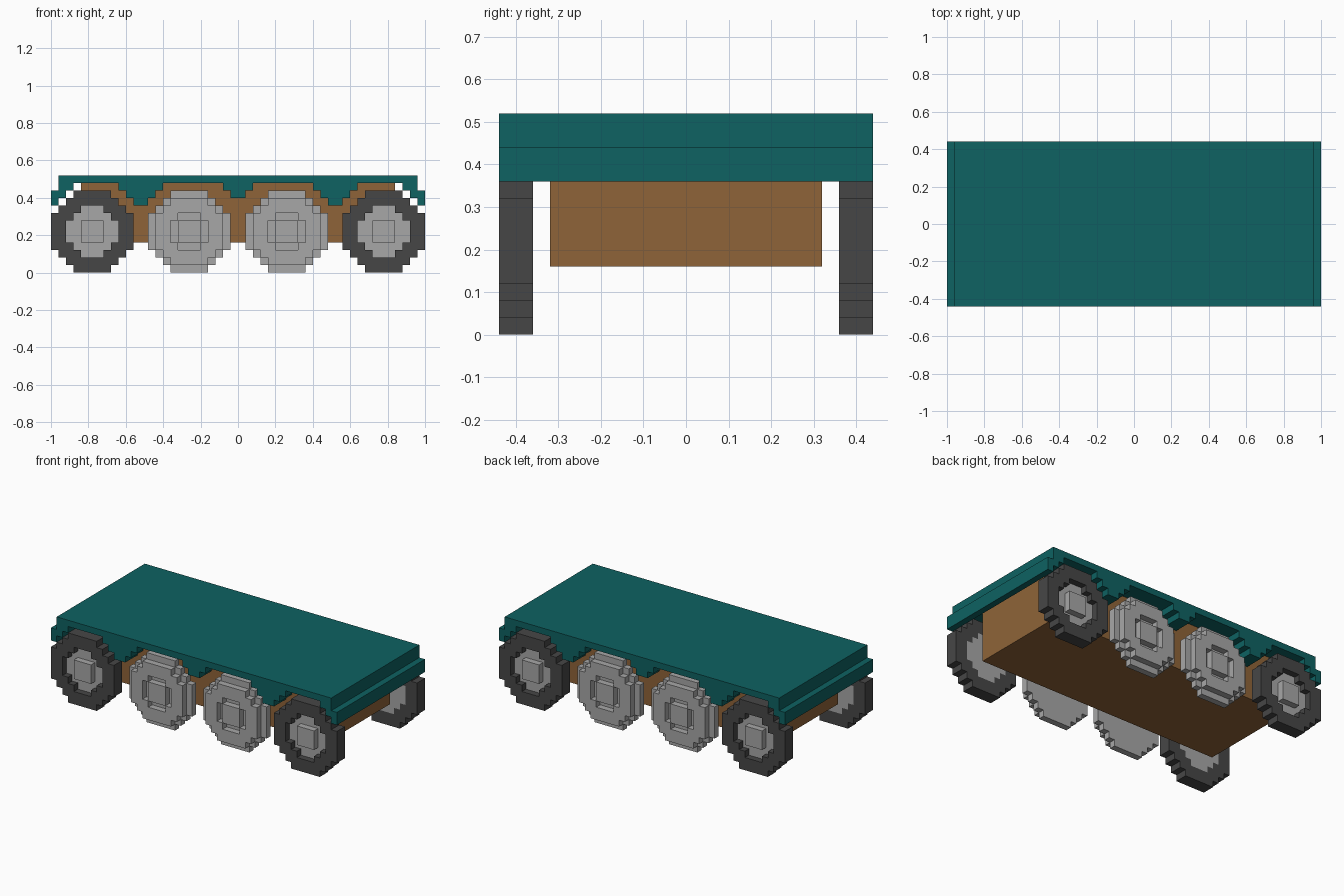
import bpy, bmesh

cube = bpy.data.objects.get("Cube")
if cube:
    bpy.data.objects.remove(cube, do_unlink=True)

U = 0.04  # block size


def material(name, rgb):
    m = bpy.data.materials.new(name)
    m.use_nodes = True
    m.diffuse_color = (*rgb, 1)
    m.node_tree.nodes["Principled BSDF"].inputs["Base Color"].default_value = (*rgb, 1)
    return m


TEAL = material("teal", (0.0044, 0.122, 0.122))
BROWN = material("brown", (0.275, 0.127, 0.0395))
GREY = material("light grey", (0.387, 0.387, 0.387))
DARK = material("dark grey", (0.062, 0.062, 0.062))


def extrude_faces(name, bm, depth, mat):
    """Extrude all flat faces along y and make an object."""
    res = bmesh.ops.extrude_face_region(bm, geom=bm.faces[:])
    verts = [g for g in res["geom"] if isinstance(g, bmesh.types.BMVert)]
    bmesh.ops.translate(bm, verts=verts, vec=(0, depth, 0))
    bmesh.ops.recalc_face_normals(bm, faces=bm.faces[:])
    me = bpy.data.meshes.new(name)
    bm.to_mesh(me)
    bm.free()
    me.materials.append(mat)
    ob = bpy.data.objects.new(name, me)
    bpy.context.collection.objects.link(ob)
    return ob


def prism(name, outline, y0, y1, mat):
    """Extrude an x-z outline from y0 to y1."""
    bm = bmesh.new()
    bm.faces.new([bm.verts.new((x, y0, z)) for x, z in outline])
    return extrude_faces(name, bm, y1 - y0, mat)


def disc(widths):
    """Block cells of a stepped disc, given the width of each row."""
    h = len(widths) // 2
    return {(i, r - h) for r, w in enumerate(widths)
            for i in range(-(w // 2), w // 2 + 1)}


def block_plate(name, cells, cx, cz, y0, y1, mat):
    """Stepped plate made of square cells around (cx, cz)."""
    bm = bmesh.new()
    corners = {}
    for i, k in sorted(cells):
        quad = []
        for a, b in ((i, k), (i + 1, k), (i + 1, k + 1), (i, k + 1)):
            if (a, b) not in corners:
                corners[a, b] = bm.verts.new((cx + (a - .5) * U, y0, cz + (b - .5) * U))
            quad.append(corners[a, b])
        bm.faces.new(quad)
    return extrude_faces(name, bm, y1 - y0, mat)


# Brown central body
prism("body", [(-.84, .16), (.84, .16), (.84, .48), (-.84, .48)], -.32, .32, BROWN)

# Teal deck with stepped wheel arches: (end x, underside z) per step
steps = [(.04, .40), (.08, .44), (.40, .48), (.44, .44), (.48, .40), (.56, .36),
         (.60, .40), (.64, .44), (.88, .48), (.92, .44), (.96, .40), (1.0, .36)]
half = []
for n, (x, z) in enumerate(steps):
    if n:
        half.append((steps[n - 1][0], z))
    half.append((x, z))
half += [(1.0, .44), (.96, .44), (.96, .52)]
prism("deck", half + [(-x, z) for x, z in reversed(half)], -.44, .44, TEAL)

# Stepped disc shapes
D11 = disc([5, 7, 9, 11, 11, 11, 11, 11, 9, 7, 5])
D9 = disc([5, 7, 9, 9, 9, 9, 9, 7, 5])
D7 = disc([3, 5, 7, 7, 7, 5, 3])
D5 = disc([3, 5, 5, 5, 3])
D3 = disc([3, 3, 3])

# Wheels on both sides; each plate runs from the inner to the outer face
CZ = .22
for s, side in ((-1, "front"), (1, "back")):
    a, b, c = s * .36, s * .40, s * .44
    for sx, end in ((1, "left"), (-1, "right")):
        tag = f"{side}_{end}"
        # End wheels: dark tyre, recessed hub, raised cap
        x = sx * .78
        block_plate(f"tyre_{tag}", D11 - D7, x, CZ, a, c, DARK)
        block_plate(f"hub_{tag}", D7, x, CZ, a, b, GREY)
        block_plate(f"hub_cap_{tag}", D3, x, CZ, b, c, GREY)
        # Middle wheels: wide disc, raised rim, raised cap
        x = sx * .26
        block_plate(f"road_wheel_{tag}", D11, x, CZ, a, b, GREY)
        block_plate(f"road_wheel_rim_{tag}", D9 - D5, x, CZ, b, c, GREY)
        block_plate(f"road_wheel_cap_{tag}", D3, x, CZ, b, c, GREY)
